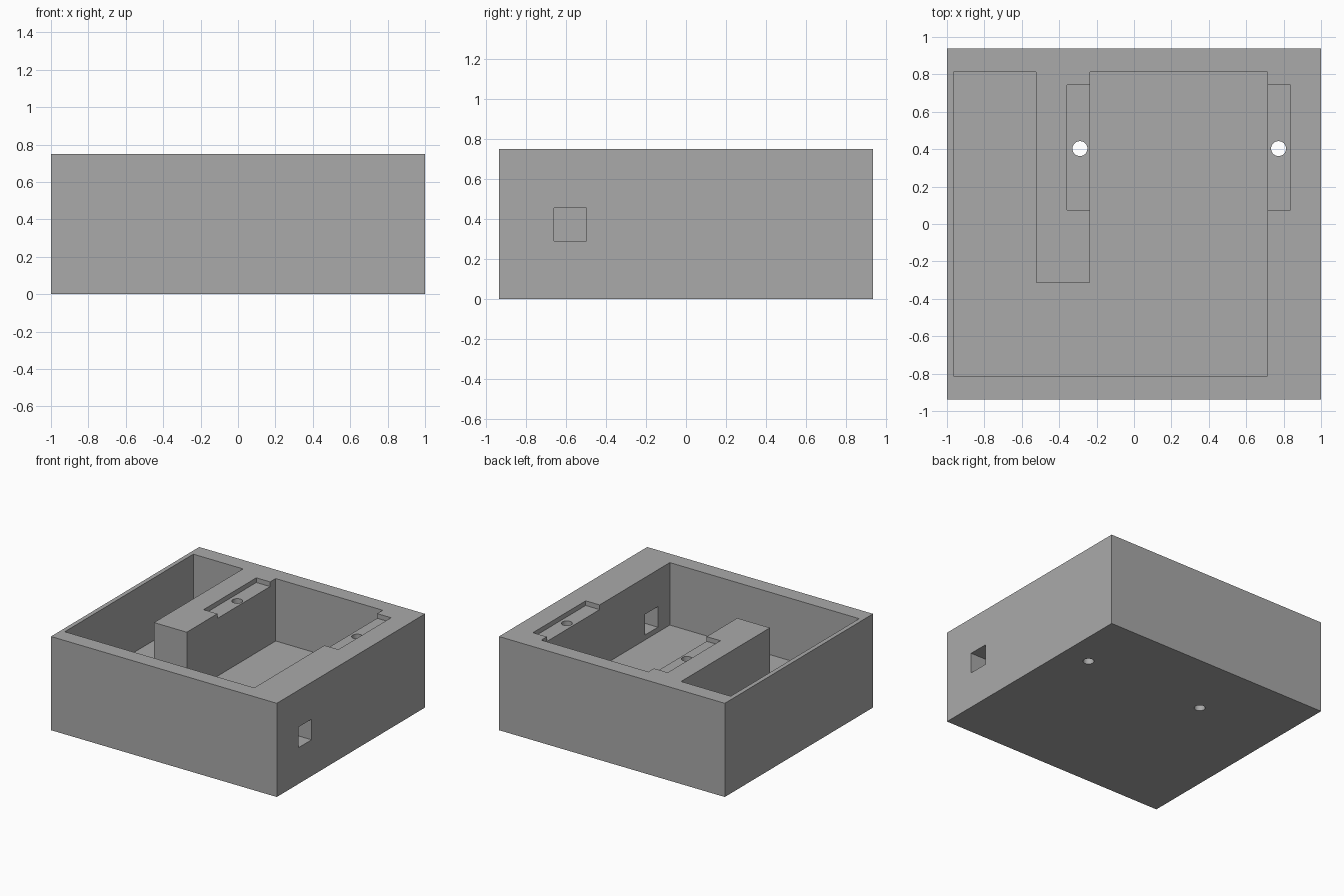
import bpy
import bmesh
import math

if "Cube" in bpy.data.objects:
    bpy.data.objects.remove(bpy.data.objects["Cube"], do_unlink=True)

HEIGHT, FLOOR, PAD_DEPTH = 0.75, 0.25, 0.0375
ABOVE, BELOW = HEIGHT + 0.1, -0.1

grey = bpy.data.materials.new("plain grey")
grey.use_nodes = True
GREY = (0.4, 0.4, 0.4, 1)
grey.diffuse_color = GREY
grey.node_tree.nodes["Principled BSDF"].inputs["Base Color"].default_value = GREY


def prism(name, outline, z0, z1):
    """Extrude a flat outline from z0 up to z1."""
    bm = bmesh.new()
    base = bm.faces.new([bm.verts.new((x, y, z0)) for x, y in outline])
    top = bmesh.ops.extrude_face_region(bm, geom=[base])["geom"]
    moved = [v for v in top if isinstance(v, bmesh.types.BMVert)]
    bmesh.ops.translate(bm, verts=moved, vec=(0, 0, z1 - z0))
    bmesh.ops.recalc_face_normals(bm, faces=bm.faces)
    mesh = bpy.data.meshes.new(name)
    bm.to_mesh(mesh)
    bm.free()
    mesh.materials.append(grey)
    obj = bpy.data.objects.new(name, mesh)
    bpy.context.collection.objects.link(obj)
    return obj


def rect(x0, x1, y0, y1):
    return [(x0, y0), (x1, y0), (x1, y1), (x0, y1)]


def circle(x, y, r, n=32):
    return [(x + r * math.cos(math.tau * i / n), y + r * math.sin(math.tau * i / n))
            for i in range(n)]


# Solid block
case = prism("open_case", rect(-1, 1, -0.9375, 0.9375), 0, HEIGHT)

# U-shaped cavity, leaving the partition standing at the back
cavity = [(-0.965, -0.8125), (0.7125, -0.8125), (0.7125, 0.8125), (-0.235, 0.8125),
          (-0.235, -0.3125), (-0.525, -0.3125), (-0.525, 0.8125), (-0.965, 0.8125)]
cutters = [prism("cavity_cutter", cavity, FLOOR, ABOVE)]

# Shallow recesses beside the main bay, each with a hole through to the base
for side, x0, x1, hole_x in (("right", -0.3575, -0.2, -0.289), ("left", 0.68, 0.836, 0.773)):
    cutters.append(prism(side + "_recess_cutter", rect(x0, x1, 0.075, 0.742),
                         HEIGHT - PAD_DEPTH, ABOVE))
    cutters.append(prism(side + "_hole_cutter", circle(hole_x, 0.403, 0.04), BELOW, ABOVE))

# Square cable window through the thick left wall
cutters.append(prism("window_cutter", rect(0.6, 1.1, -0.6625, -0.4975), 0.29, 0.455))

bpy.context.view_layer.objects.active = case
case.select_set(True)
for cutter in cutters:
    cut = case.modifiers.new(cutter.name, "BOOLEAN")
    cut.operation, cut.solver, cut.object = "DIFFERENCE", "EXACT", cutter
    bpy.ops.object.modifier_apply(modifier=cut.name)
    bpy.data.objects.remove(cutter, do_unlink=True)

bpy.ops.object.shade_smooth_by_angle(angle=math.radians(30))
